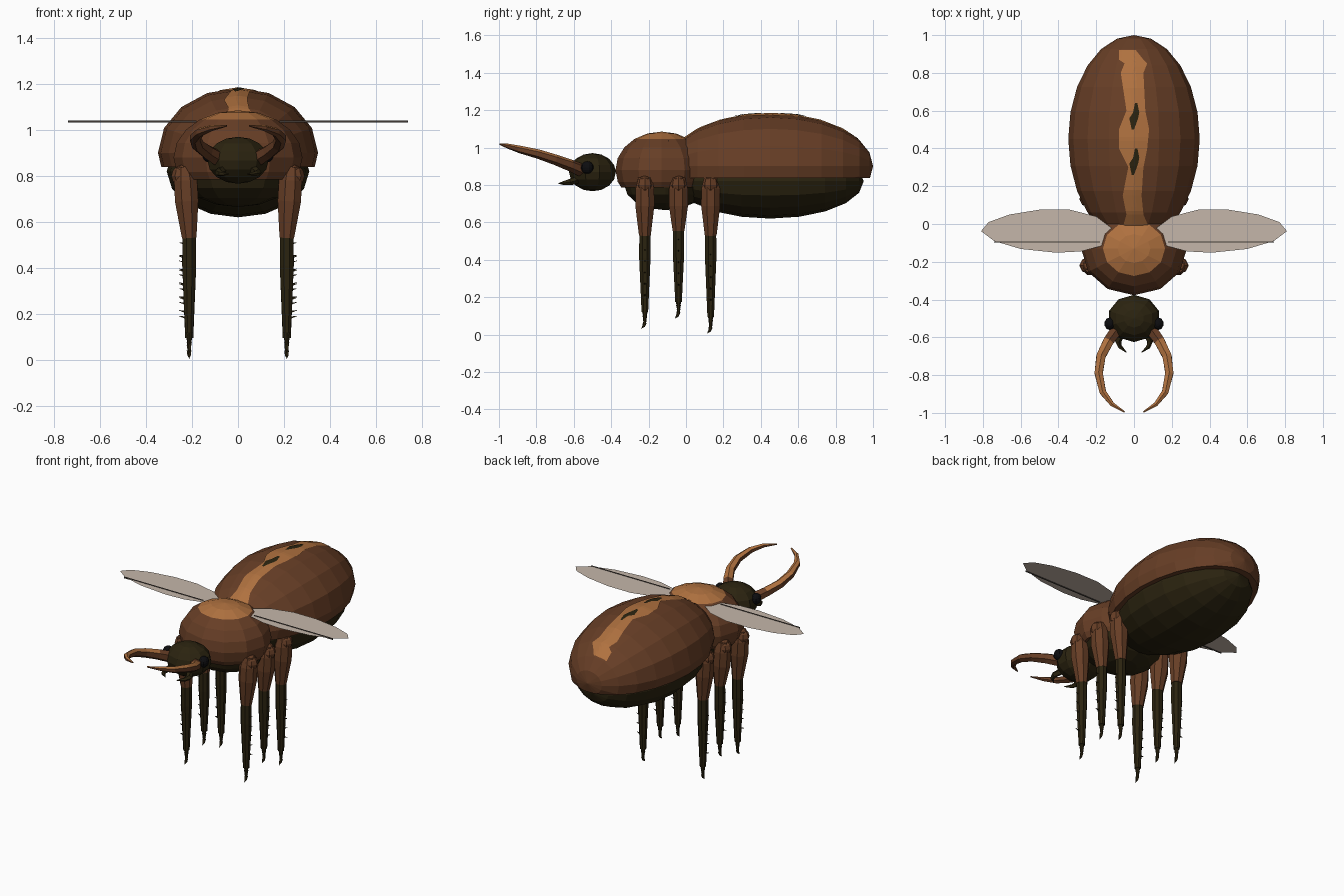
import bpy, bmesh, math
from mathutils import Vector, Matrix
from mathutils.bvhtree import BVHTree

cube = bpy.data.objects.get("Cube")
if cube:
    bpy.data.objects.remove(cube, do_unlink=True)


def material(name, rgb):
    m = bpy.data.materials.new(name)
    m.use_nodes = True
    m.diffuse_color = (*rgb, 1)
    bsdf = m.node_tree.nodes["Principled BSDF"]
    bsdf.inputs["Base Color"].default_value = (*rgb, 1)
    bsdf.inputs["Roughness"].default_value = 0.7
    return m


BROWN = material("chestnut brown", (0.135, 0.048, 0.019))
TAN = material("light tan", (0.43, 0.165, 0.05))
DARK = material("dark olive", (0.024, 0.017, 0.005))
BLACK = material("eye black", (0.004, 0.004, 0.005))
WING = material("wing grey", (0.56, 0.47, 0.40))
VEIN = material("wing vein", (0.05, 0.042, 0.035))


def finish(name, bm, mats, rule=None):
    """Turn a bmesh into a flat shaded object, optionally colouring faces by rule."""
    bm.normal_update()
    if rule:
        for f in bm.faces:
            f.material_index = rule(f)
    mesh = bpy.data.meshes.new(name)
    bm.to_mesh(mesh)
    bm.free()
    for m in mats:
        mesh.materials.append(m)
    ob = bpy.data.objects.new(name, mesh)
    bpy.context.collection.objects.link(ob)
    return ob


def ellipsoid(centre, radii, seg, rings, pole_y=False, cut=None, keep_above=True):
    """Low-poly ellipsoid, optionally sliced flat at height cut."""
    bm = bmesh.new()
    bmesh.ops.create_uvsphere(bm, u_segments=seg, v_segments=rings, radius=1)
    if pole_y:
        bm.transform(Matrix.Rotation(math.pi / 2, 4, 'X'))
    bm.transform(Matrix.Translation(centre) @ Matrix.Diagonal((*radii, 1)))
    if cut is not None:
        res = bmesh.ops.bisect_plane(
            bm, geom=bm.verts[:] + bm.edges[:] + bm.faces[:], plane_co=(0, 0, cut),
            plane_no=(0, 0, 1), clear_inner=keep_above, clear_outer=not keep_above)
        edges = [e for e in res["geom_cut"] if isinstance(e, bmesh.types.BMEdge)]
        bmesh.ops.edgeloop_fill(bm, edges=edges)
        bmesh.ops.recalc_face_normals(bm, faces=bm.faces[:])
    return bm


def add_tube(bm, points, radii, sides=6):
    """Tapered tube along a path."""
    pts = [Vector(p) for p in points]
    loops = []
    for i, (p, r) in enumerate(zip(pts, radii)):
        t = (pts[min(i + 1, len(pts) - 1)] - pts[max(i - 1, 0)]).normalized()
        up = Vector((0, 1, 0)) if abs(t.z) > 0.8 else Vector((0, 0, 1))
        u = t.cross(up).normalized()
        v = u.cross(t)
        angles = [2 * math.pi * (k + 0.5) / sides for k in range(sides)]
        loops.append([bm.verts.new(p + r * (math.cos(a) * u + math.sin(a) * v)) for a in angles])
    faces = [bm.faces.new(loops[0]), bm.faces.new(loops[-1][::-1])]
    for a, b in zip(loops, loops[1:]):
        for k in range(sides):
            n = (k + 1) % sides
            faces.append(bm.faces.new((a[k], b[k], b[n], a[n])))
    bmesh.ops.recalc_face_normals(bm, faces=faces)


def tube(name, points, radii, mats, sides=6, rule=None):
    bm = bmesh.new()
    add_tube(bm, points, radii, sides)
    return finish(name, bm, mats, rule)


# Abdomen: brown upper shell over a dark belly
shell = ellipsoid((0, 0.45, 0.9), (0.348, 0.55, 0.282), 16, 12, True, 0.838)
tree = BVHTree.FromBMesh(shell)
finish("abdomen_shell", shell, [BROWN])
finish("abdomen_belly",
       ellipsoid((0, 0.45, 0.82), (0.31, 0.5, 0.2), 16, 10, True, 0.842, False), [DARK])


# Markings draped on the shell
def drape(name, rows, mat, lift, steps=5, cols=6):
    bm = bmesh.new()
    grid = []
    for i, (a, b) in enumerate(zip(rows, rows[1:])):
        for s in range(steps + (i == len(rows) - 2)):
            y, x0, x1 = (p + (q - p) * s / steps for p, q in zip(a, b))
            line = []
            for k in range(cols + 1):
                x = x0 + (x1 - x0) * k / cols
                hit = tree.ray_cast(Vector((x, y, 3)), Vector((0, 0, -1)))[0]
                line.append(bm.verts.new((x, y, hit.z + lift)))
            grid.append(line)
    for a, b in zip(grid, grid[1:]):
        for k in range(cols):
            bm.faces.new((a[k], a[k + 1], b[k + 1], b[k]))
    finish(name, bm, [mat])


drape("back_stripe", [(-0.02, -0.06, 0.08), (0.05, -0.04, 0.05), (0.15, -0.06, 0.04),
                      (0.3, -0.03, 0.05), (0.4, -0.08, 0.07), (0.5, -0.08, 0.08),
                      (0.6, -0.04, 0.06), (0.8, -0.07, 0.05), (0.85, -0.05, 0.07),
                      (0.87, -0.08, 0.05), (0.92, -0.08, 0.01)], TAN, 0.004)
for y in (0.26, 0.5):
    drape("back_spot", [(y, -0.012, 0.0), (y + 0.06, -0.025, 0.022),
                        (y + 0.09, -0.005, 0.028), (y + 0.14, 0.005, 0.018)], DARK, 0.007)

# Thorax: brown dome with a tan cap, dark underside
finish("thorax", ellipsoid((0, -0.13, 0.88), (0.28, 0.247, 0.205), 12, 10, cut=0.785),
       [BROWN, TAN], lambda f: int(f.calc_center_median().z > 1.045))
finish("thorax_underside",
       ellipsoid((0, -0.11, 0.8), (0.24, 0.22, 0.135), 12, 8, cut=0.79, keep_above=False), [DARK])

# Head
finish("head", ellipsoid((0, -0.5, 0.868), (0.14, 0.125, 0.102), 10, 8), [DARK])

for side, s in (("left", 1), ("right", -1)):
    finish(side + "_eye", ellipsoid((0.127 * s, -0.528, 0.893), (0.03, 0.034, 0.034), 10, 8),
           [BLACK])

    # Long curved horns and small mouth pincers
    tube(side + "_horn",
         [(0.085 * s, -0.55, 0.875), (0.135 * s, -0.62, 0.905), (0.175 * s, -0.7, 0.935),
          (0.187 * s, -0.79, 0.965), (0.165 * s, -0.89, 0.99), (0.115 * s, -0.955, 1.008),
          (0.05 * s, -0.995, 1.018)],
         [0.036, 0.032, 0.028, 0.025, 0.02, 0.013, 0.004], [BROWN, TAN], 6,
         lambda f: int(f.normal.z > 0.55 and f.calc_center_median().y < -0.64))
    tube(side + "_pincer",
         [(0.06 * s, -0.57, 0.83), (0.085 * s, -0.62, 0.815), (0.075 * s, -0.65, 0.81),
          (0.04 * s, -0.68, 0.808)], [0.02, 0.018, 0.012, 0.002], [DARK], 5)

    # Wings: thin leaf-shaped sheet with an upright vein
    bm = bmesh.new()
    outline = [(0.15, -0.11), (0.28, -0.145), (0.41, -0.152), (0.6, -0.132), (0.74, -0.09),
               (0.81, -0.038), (0.77, 0.01), (0.66, 0.05), (0.5, 0.076), (0.34, 0.076),
               (0.2, 0.04), (0.12, -0.02)]
    loop = [bm.verts.new((x * s, y, 1.037)) for x, y in outline]
    bm.faces.new(loop if s > 0 else loop[::-1])
    finish(side + "_wing", bm, [WING])
    bm = bmesh.new()
    bmesh.ops.create_cube(bm, size=1, matrix=Matrix.Translation((0.46 * s, -0.095, 1.036))
                          @ Matrix.Diagonal((0.56, 0.004, 0.009, 1)))
    finish(side + "_wing_vein", bm, [VEIN])

    # Legs: brown thigh, dark spiny shin, clawed foot
    for part, y, knee, foot in (("front", -0.22, 0.53, 0.03), ("middle", -0.04, 0.555, 0.085),
                                ("rear", 0.132, 0.53, 0.005)):
        name = f"{side}_{part}_"
        x = 0.212 * s
        finish(name + "hip", ellipsoid((0.235 * s, y, 0.8), (0.055, 0.045, 0.05), 8, 6), [BROWN])
        tube(name + "thigh", [(0.232 * s, y, 0.84), (0.228 * s, y, 0.78), (0.223 * s, y, 0.69),
                              (x, y, knee)], [0.038, 0.054, 0.055, 0.034], [BROWN], 8)
        ankle = foot + 0.09
        bm = bmesh.new()
        add_tube(bm, [(x, y, knee + 0.01), (x, y, knee - 0.12), (x, y, ankle)],
                 [0.032, 0.033, 0.019], 8)
        for k in range(5):
            z = ankle + 0.09 + k * 0.06
            add_tube(bm, [(x + 0.02 * s, y, z), (x + 0.045 * s, y, z + 0.006)],
                     [0.006, 0.001], 4)
        finish(name + "shin", bm, [DARK])
        bm = bmesh.new()
        for k in range(3):
            top = ankle + 0.005 - k * 0.022
            add_tube(bm, [(x, y, top), (x, y, top - 0.024)],
                     [0.016 - 0.003 * k, 0.01 - 0.002 * k], 6)
        add_tube(bm, [(x, y, foot + 0.035), (x, y - 0.006, foot + 0.015),
                      (x, y - 0.02, foot)], [0.011, 0.008, 0.001], 5)
        finish(name + "foot", bm, [DARK])
